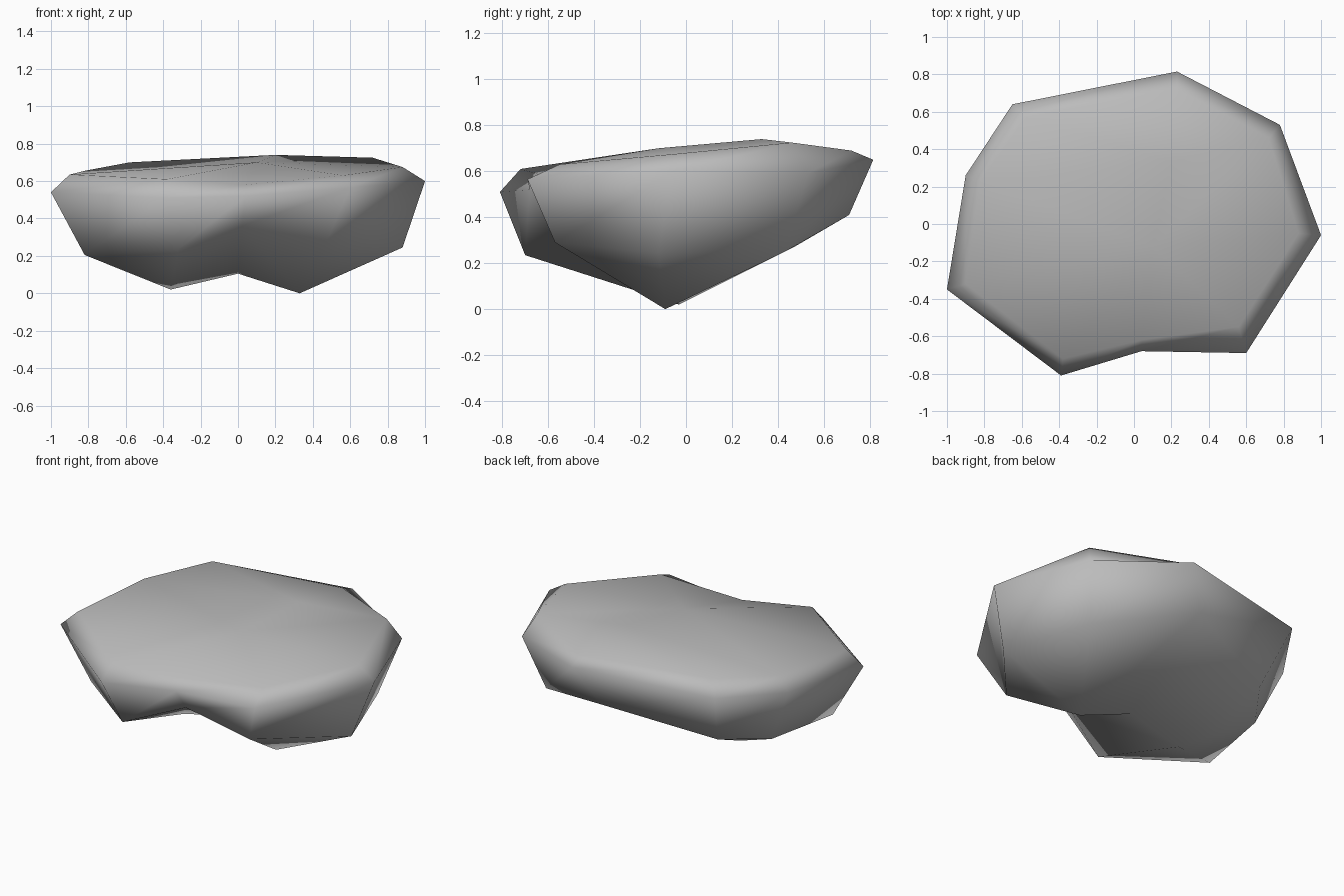
import bpy, bmesh

if "Cube" in bpy.data.objects:
    bpy.data.objects.remove(bpy.data.objects["Cube"])

# Three irregular nine-sided rings, clockwise from the left corner
top_edge = [(-.9, -.32, .635), (-.82, .23, .655), (-.58, .57, .70), (.23, .72, .69), (.72, .46, .725),
            (.88, -.05, .675), (.56, -.55, .63), (.04, -.62, .58), (-.38, -.72, .61)]
rim = [(-1, -.35, .54), (-.9, .26, .58), (-.65, .64, .62), (.23, .815, .65), (.78, .53, .59),
       (1, -.06, .60), (.6, -.69, .565), (.04, -.68, .52), (-.39, -.81, .51)]
belly = [(-.82, -.3, .205), (-.74, .2, .22), (-.55, .47, .27), (.1, .71, .41), (.68, .43, .25),
         (.88, -.12, .245), (.48, -.57, .29), (.02, -.55, .36), (-.32, -.70, .235)]

bm = bmesh.new()
rings = [[bm.verts.new(p) for p in ring] for ring in (top_edge, rim, belly)]
crown_back, crown_front = bm.verts.new((.2, .33, .74)), bm.verts.new((.1, -.12, .70))
foot_right, foot_left = bm.verts.new((.33, -.09, 0)), bm.verts.new((-.36, -.03, .02))
saddle = bm.verts.new((0, -.03, .105))

# Sides: bands between neighbouring rings
for upper, lower in zip(rings, rings[1:]):
    for i in range(9):
        j = (i + 1) % 9
        bm.faces.new((upper[i], upper[j], lower[j], lower[i]))


def fan(ring, hub, start, count):
    """Triangles from a hub to consecutive ring edges."""
    for k in range(start, start + count):
        bm.faces.new((ring[k % 9], ring[(k + 1) % 9], hub))


# Gently crowned top
top, low = rings[0], rings[2]
fan(top, crown_back, 1, 3)
fan(top, crown_front, 4, 6)
for k in (1, 4):
    bm.faces.new((top[k], crown_back, crown_front))

# Underside: two blunt feet with a valley between them
fan(low, foot_left, 7, 4)
fan(low, saddle, 2, 1)
fan(low, foot_right, 3, 4)
for k, foot in ((7, foot_left), (2, foot_left), (7, foot_right), (3, foot_right)):
    bm.faces.new((low[k], saddle, foot))

bmesh.ops.recalc_face_normals(bm, faces=bm.faces)
for f in bm.faces:
    f.smooth = True
mesh = bpy.data.meshes.new("rock")
bm.to_mesh(mesh)
bm.free()

stone = bpy.data.materials.new("grey stone")
stone.diffuse_color = (.5, .5, .5, 1)
stone.use_nodes = True
stone.node_tree.nodes["Principled BSDF"].inputs["Base Color"].default_value = stone.diffuse_color
mesh.materials.append(stone)
bpy.context.collection.objects.link(bpy.data.objects.new("rock", mesh))
